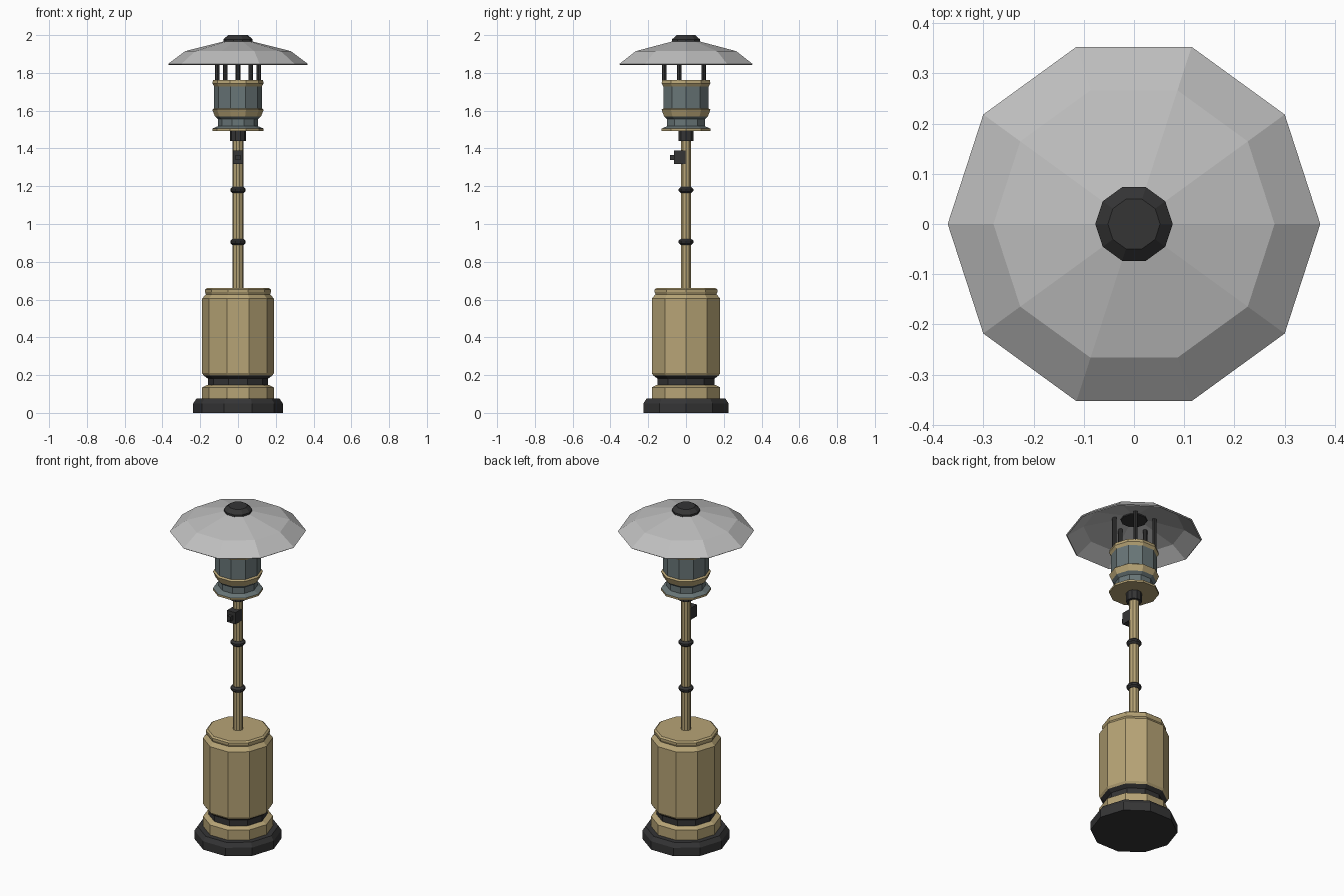
import bpy
import bmesh
import math
from mathutils import Matrix

cube = bpy.data.objects.get("Cube")
if cube:
    bpy.data.objects.remove(cube)


def material(name, rgb):
    m = bpy.data.materials.new(name)
    m.use_nodes = True
    m.diffuse_color = (*rgb, 1)
    bsdf = next(n for n in m.node_tree.nodes if n.type == 'BSDF_PRINCIPLED')
    bsdf.inputs["Base Color"].default_value = (*rgb, 1)
    return m


tan = material("tan enamel", (0.47, 0.37, 0.18))
black = material("black plastic", (0.035, 0.035, 0.036))
steel = material("blue grey steel", (0.14, 0.18, 0.185))
silver = material("silver reflector", (0.52, 0.52, 0.52))


def finish(name, bm, mats):
    bmesh.ops.recalc_face_normals(bm, faces=bm.faces)
    mesh = bpy.data.meshes.new(name)
    bm.to_mesh(mesh)
    bm.free()
    for m in mats:
        mesh.materials.append(m)
    ob = bpy.data.objects.new(name, mesh)
    bpy.context.scene.collection.objects.link(ob)
    return ob


def lathe(name, profile, mats, bands=None, sides=10, at=(0, 0)):
    """Turn a (radius, height) profile; bands gives a material per profile step."""
    bm = bmesh.new()
    rings = []
    for r, z in profile:
        rings.append([bm.verts.new((at[0] + r * math.cos(math.tau * i / sides),
                                    at[1] + r * math.sin(math.tau * i / sides), z))
                      for i in range(sides)])
    for k, (low, high) in enumerate(zip(rings, rings[1:])):
        for i in range(sides):
            j = (i + 1) % sides
            f = bm.faces.new((low[i], low[j], high[j], high[i]))
            f.material_index = bands[k] if bands else 0
    bm.faces.new(rings[0][::-1]).material_index = bands[0] if bands else 0
    bm.faces.new(rings[-1]).material_index = bands[-1] if bands else 0
    return finish(name, bm, mats)


def box(name, size, centre, mat):
    bm = bmesh.new()
    bmesh.ops.create_cube(bm, size=1, matrix=Matrix.Translation(centre) @ Matrix.Diagonal((*size, 1)))
    return finish(name, bm, [mat])


# Foot and tank housing
lathe("base", [(0.237, 0), (0.237, 0.05), (0.22, 0.075)], [black])
lathe("lower_ring", [(0.19, 0.075), (0.19, 0.135), (0.165, 0.147)], [tan])
lathe("housing_neck", [(0.16, 0.14), (0.16, 0.182), (0.182, 0.198)], [black])
lathe("tank_housing", [(0.182, 0.198), (0.19, 0.21), (0.19, 0.605), (0.17, 0.628),
                       (0.175, 0.64), (0.175, 0.652), (0.165, 0.66)], [tan])

# Pole with trim rings
lathe("pole", [(0.028, 0.655), (0.028, 1.45)], [tan])
for label, z in (("lower", 0.905), ("upper", 1.18)):
    lathe(label + "_pole_ring", [(0.03, z - 0.016), (0.041, z - 0.006),
                                 (0.041, z + 0.006), (0.03, z + 0.016)], [black])
lathe("pole_collar", [(0.043, 1.44), (0.043, 1.5)], [black])

# Control valve on the front of the pole
box("valve_box", (0.055, 0.062, 0.07), (0, -0.033, 1.353), black)
box("valve_knob", (0.024, 0.024, 0.026), (0, -0.074, 1.353), black)

# Burner head
lathe("burner_flange", [(0.136, 1.493), (0.136, 1.505), (0.105, 1.518)], [tan, steel], [0, 1])
lathe("burner_neck", [(0.105, 1.51), (0.105, 1.555), (0.122, 1.57)], [steel])
lathe("burner_can", [(0.122, 1.57), (0.136, 1.605), (0.126, 1.612), (0.126, 1.728),
                     (0.136, 1.745), (0.132, 1.763), (0.115, 1.763)],
      [tan, steel], [0, 0, 1, 0, 0, 0])

# Reflector posts, evenly spaced with one at the front
for i in range(5):
    a = math.tau * i / 5 - math.pi / 2
    lathe(f"reflector_post_{i + 1}", [(0.012, 1.755), (0.012, 1.95)], [black], sides=8,
          at=(0.115 * math.cos(a), 0.115 * math.sin(a)))

# Reflector shell and its cap
lathe("reflector", [(0.07, 1.957), (0.275, 1.903), (0.365, 1.842), (0.371, 1.847),
                    (0.28, 1.915), (0.07, 1.968)], [silver])
lathe("reflector_cap", [(0.072, 1.95), (0.077, 1.968), (0.077, 1.978), (0.052, 2.0)], [black])
